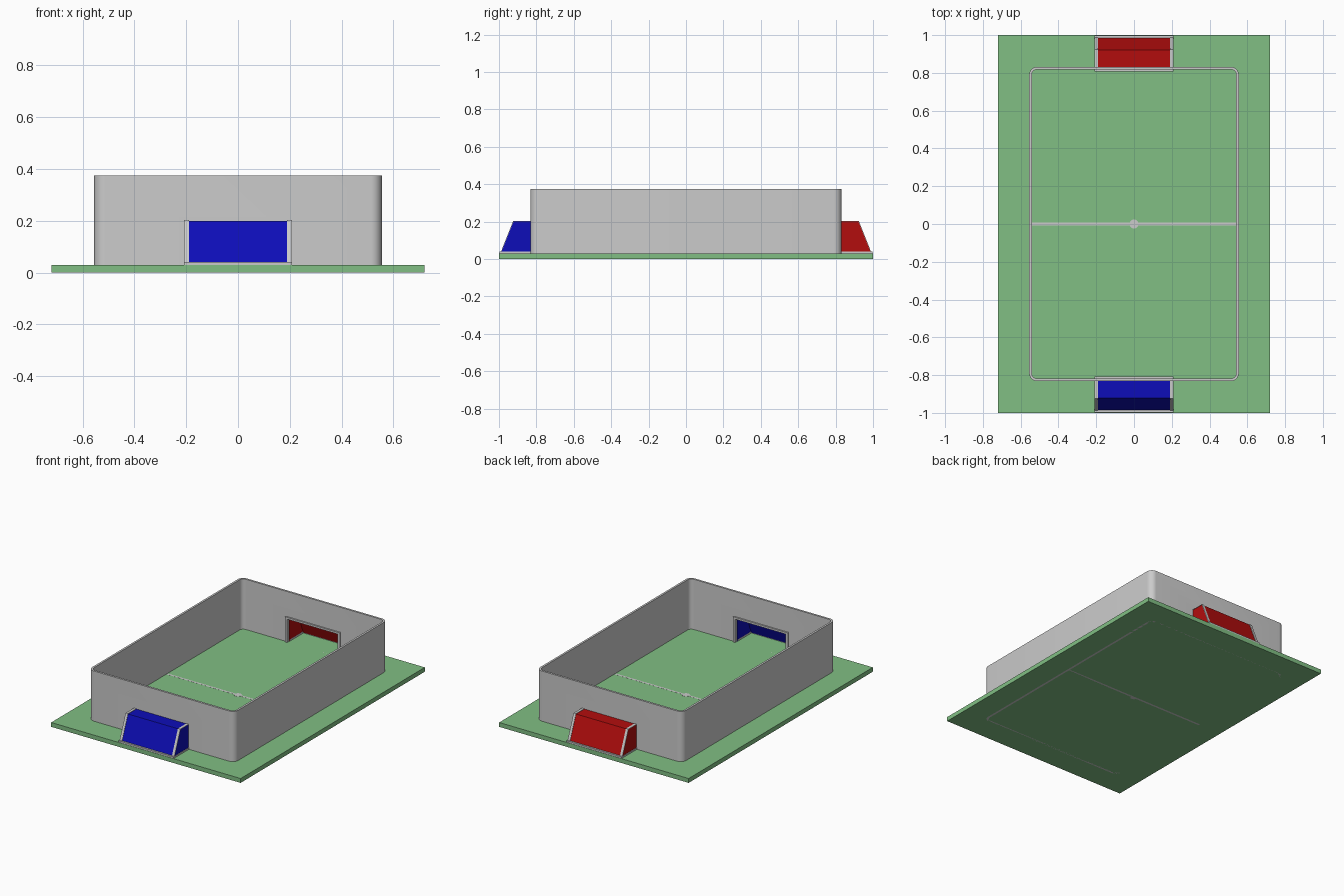
import bpy, bmesh, math
from mathutils import Matrix

if "Cube" in bpy.data.objects:
    bpy.data.objects.remove(bpy.data.objects["Cube"])


def material(name, rgb):
    m = bpy.data.materials.new(name)
    m.diffuse_color = (*rgb, 1)
    m.use_nodes = True
    m.node_tree.nodes["Principled BSDF"].inputs["Base Color"].default_value = m.diffuse_color
    return m


GREEN = material("green", (0.22, 0.52, 0.23))
BLUE = material("blue", (0.004, 0.004, 0.48))
RED = material("red", (0.45, 0.004, 0.004))


def add_object(name, bm, mat=None):
    bmesh.ops.recalc_face_normals(bm, faces=bm.faces)
    mesh = bpy.data.meshes.new(name)
    bm.to_mesh(mesh)
    bm.free()
    ob = bpy.data.objects.new(name, mesh)
    bpy.context.collection.objects.link(ob)
    if mat:
        mesh.materials.append(mat)
    return ob


def prism(bm, pts, depth):
    """Extrude a flat 3D polygon along a vector."""
    face = bm.faces.new([bm.verts.new(p) for p in pts])
    ext = bmesh.ops.extrude_face_region(bm, geom=[face])["geom"]
    bmesh.ops.translate(bm, vec=depth, verts=[v for v in ext if isinstance(v, bmesh.types.BMVert)])


def box(bm, x0, x1, y0, y1, z0, z1):
    prism(bm, [(x0, y0, z0), (x1, y0, z0), (x1, y1, z0), (x0, y1, z0)], (0, 0, z1 - z0))


def side_prism(bm, profile, x0, x1):
    prism(bm, [(x0, y, z) for y, z in profile], (x1 - x0, 0, 0))


def rounded_rect(hx, hy, r, n=8):
    pts = []
    for k, (sx, sy) in enumerate([(1, 1), (-1, 1), (-1, -1), (1, -1)]):
        for i in range(n + 1):
            a = math.pi / 2 * (k + i / n)
            pts.append((sx * (hx - r) + r * math.cos(a), sy * (hy - r) + r * math.sin(a)))
    return pts


# Grass slab
bm = bmesh.new()
box(bm, -0.72, 0.72, -1, 1, 0, 0.03)
add_object("pitch_base", bm, GREEN)

# Rounded perimeter wall
bm = bmesh.new()
outer = rounded_rect(0.555, 0.832, 0.042)
inner = rounded_rect(0.541, 0.818, 0.028)
rings = [[bm.verts.new((x, y, z)) for x, y in loop]
         for loop, z in ((outer, 0), (outer, 0.375), (inner, 0.375), (inner, 0))]
count = len(outer)
for k in range(4):
    a, b = rings[k], rings[(k + 1) % 4]
    for i in range(count):
        j = (i + 1) % count
        bm.faces.new((a[i], a[j], b[j], b[i]))
wall = add_object("perimeter_wall", bm)

# Goal openings cut through both end walls
bm = bmesh.new()
for s in (-1, 1):
    box(bm, -0.192, 0.192, s * 0.825 - 0.05, s * 0.825 + 0.05, 0.03, 0.195)
cutter = add_object("opening_cutter", bm)
mod = wall.modifiers.new("openings", "BOOLEAN")
mod.object = cutter
mod.operation = "DIFFERENCE"
mod.solver = "EXACT"
bpy.context.view_layer.objects.active = wall
wall.select_set(True)
bpy.ops.object.modifier_apply(modifier=mod.name)
bpy.ops.object.shade_smooth_by_angle(angle=math.radians(30))
bpy.data.objects.remove(cutter)

# Halfway line and centre spot
bm = bmesh.new()
box(bm, -0.545, 0.545, -0.007, 0.007, 0, 0.0305)
add_object("halfway_line", bm)
bm = bmesh.new()
bmesh.ops.create_cone(bm, cap_ends=True, segments=24, radius1=0.024, radius2=0.024,
                      depth=0.0308, matrix=Matrix.Translation((0, 0, 0.0154)))
add_object("centre_spot", bm)

# Goals: front one as modelled, back one turned half a circle
F, B, TB = -0.83, -0.99, -0.922       # front, back bottom, back top in y
Z0, Z1 = 0.03, 0.2


def goal(prefix, mat, turn):
    objs = []
    # Coloured side panels
    bm = bmesh.new()
    for x0, x1 in ((-0.206, -0.191), (0.191, 0.206)):
        side_prism(bm, [(F, Z0), (B, Z0), (TB, Z1), (F, Z1)], x0, x1)
    objs.append(add_object(prefix + "_goal_sides", bm, mat))
    # Coloured roof and sloping back as one bent sheet
    bm = bmesh.new()
    side_prism(bm, [(F, Z1), (TB, Z1), (B, Z0), (B + 0.007, Z0),
                    (TB + 0.004, Z1 - 0.007), (F, Z1 - 0.007)], -0.191, 0.191)
    objs.append(add_object(prefix + "_goal_back", bm, mat))
    # Grey edging strips over the side panels
    bm = bmesh.new()
    for x0, x1 in ((-0.208, -0.190), (0.190, 0.208)):
        side_prism(bm, [(F, Z1), (TB, Z1), (B, Z0), (B - 0.003, Z0),
                        (TB - 0.002, Z1 + 0.003), (F, Z1 + 0.003)], x0, x1)
    objs.append(add_object(prefix + "_goal_edging", bm))
    # Grey base rail around the foot
    bm = bmesh.new()
    box(bm, -0.209, 0.209, -0.998, -0.982, Z0, 0.041)
    for s in (-1, 1):
        x0, x1 = sorted((s * 0.190, s * 0.209))
        box(bm, x0, x1, -0.982, F, Z0, 0.041)
    objs.append(add_object(prefix + "_goal_base_rail", bm))
    # Goal mouth frame on the inside of the wall
    bm = bmesh.new()
    prism(bm, [(-0.208, F, Z0), (-0.208, F, 0.203), (0.208, F, 0.203), (0.208, F, Z0),
               (0.192, F, Z0), (0.192, F, 0.190), (-0.192, F, 0.190), (-0.192, F, Z0)],
          (0, 0.022, 0))
    objs.append(add_object(prefix + "_goal_mouth_frame", bm))
    for ob in objs:
        ob.data.transform(Matrix.Rotation(turn, 4, "Z"))


goal("front", BLUE, 0)
goal("back", RED, math.pi)
